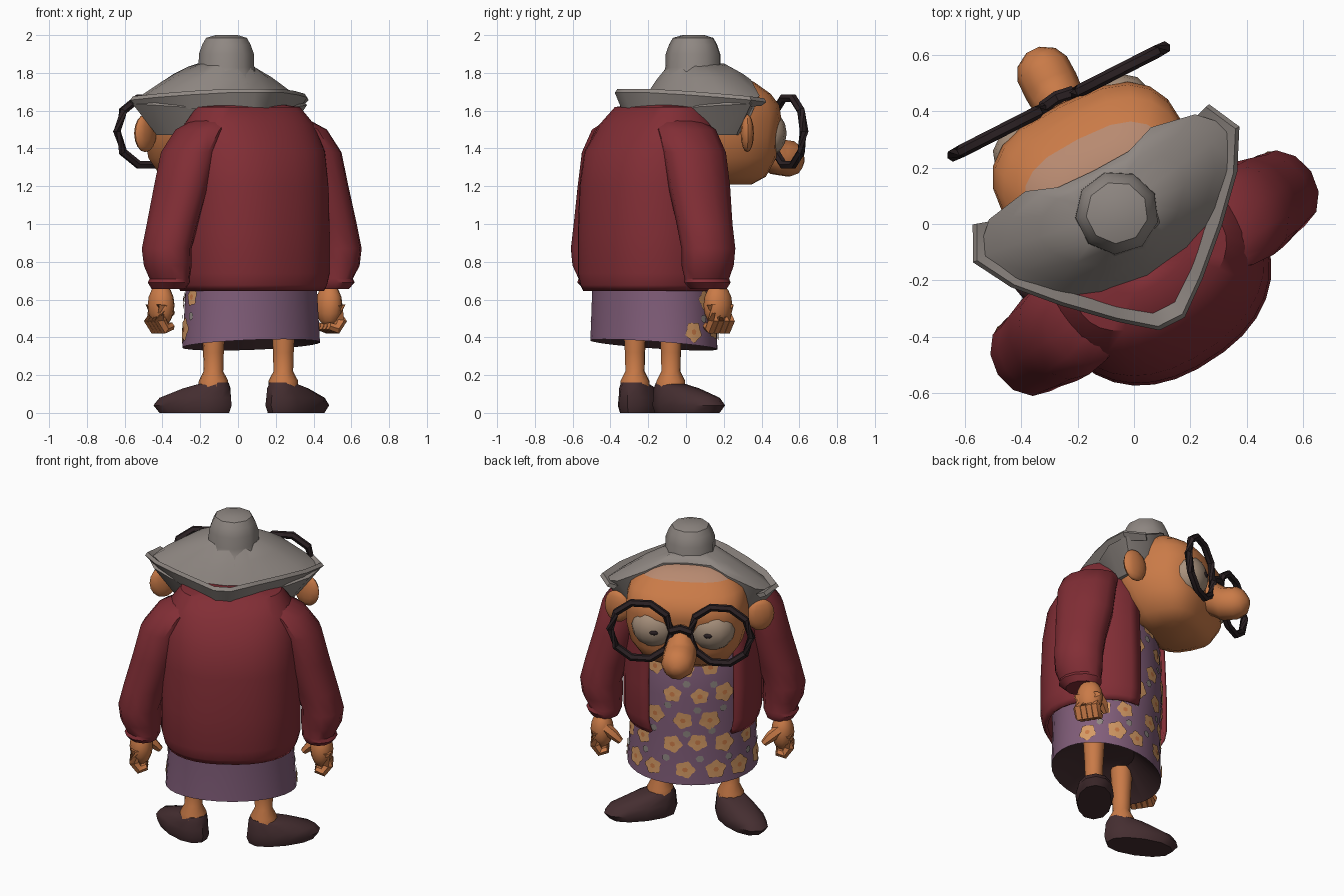
import bpy, bmesh, math, random
from mathutils import Matrix, Vector

if "Cube" in bpy.data.objects:
    bpy.data.objects.remove(bpy.data.objects["Cube"])

random.seed(4)

def material(name, r, g, b):
    m = bpy.data.materials.new(name)
    m.diffuse_color = [((c + .055) / 1.055) ** 2.4 for c in (r, g, b)] + [1]
    m.use_nodes = True
    m.node_tree.nodes["Principled BSDF"].inputs["Base Color"].default_value = m.diffuse_color
    return m

JACKET = material("maroon wool", .51, .18, .21)
DRESS = material("mauve cloth", .51, .37, .48)
SKIN = material("tan skin", .79, .48, .28)
SCALP = material("pale scalp", .72, .54, .44)
HAIR = material("grey hair", .56, .53, .51)
FRAME = material("black frame", .17, .13, .14)
SHOE = material("brown leather", .27, .18, .19)
PETAL = material("orange petal", .84, .61, .40)
EYE = material("eye white", .66, .57, .49)

def frame(x, y, deg):
    return Matrix.Translation((x, y, 0)) @ Matrix.Rotation(math.radians(deg), 4, 'Z')

HEAD, BODY = frame(-.035, -.02, 27), frame(.07, -.17, 33)

def finish(bm, name, mats, fr):
    bmesh.ops.recalc_face_normals(bm, faces=bm.faces)
    bm.transform(fr)
    me = bpy.data.meshes.new(name)
    bm.to_mesh(me)
    bm.free()
    for m in mats if isinstance(mats, list) else [mats]:
        me.materials.append(m)
    ob = bpy.data.objects.new(name, me)
    bpy.context.collection.objects.link(ob)
    return ob

def loft(name, rings, mats, fr, wrap=True, caps=True, rule=None):
    bm = bmesh.new()
    vs = [[bm.verts.new(p) for p in r] for r in rings]
    n = len(rings[0])
    for a, b in zip(vs, vs[1:]):
        for i in range(n if wrap else n - 1):
            j = (i + 1) % n
            bm.faces.new((a[i], a[j], b[j], b[i]))
    if caps:
        bm.faces.new(vs[0])
        bm.faces.new(vs[-1])
    if rule:
        for f in bm.faces:
            f.material_index = rule(f.calc_center_median())
    return finish(bm, name, mats, fr)

def oval(cx, cy, z, a, b, n=16, p=2.0, start=0, end=360):
    """Superellipse ring, or an open arc of one."""
    pts, full = [], end - start >= 360
    for i in range(n):
        t = math.radians(start + (end - start) * i / (n if full else n - 1))
        c, s = math.cos(t), math.sin(t)
        pts.append(Vector((cx + a * math.copysign(abs(c) ** (2 / p), c),
                           cy + b * math.copysign(abs(s) ** (2 / p), s), z)))
    return pts

def span(z, a, front, back, n=20, p=2.9):
    return oval(0, (front + back) / 2, z, a, (front - back) / 2, n, p)

def ball(name, loc, rad, mats, fr, rot=(0, 0, 0), u=12, v=8, rule=None):
    bm = bmesh.new()
    bmesh.ops.create_uvsphere(bm, u_segments=u, v_segments=v, radius=1)
    bm.transform(Matrix.Diagonal((*rad, 1)))
    for k, ax in enumerate('XYZ'):
        bm.transform(Matrix.Rotation(math.radians(rot[k]), 4, ax))
    if rule:
        for f in bm.faces:
            f.material_index = rule(f.calc_center_median())
    bm.transform(Matrix.Translation(loc))
    return finish(bm, name, mats, fr)

def tube(name, pts, r, mat, fr, closed=False, n=6):
    pts, rings = [Vector(p) for p in pts], []
    m = len(pts)
    for i, p in enumerate(pts):
        a, b = (pts[i - 1], pts[(i + 1) % m]) if closed else (pts[max(i - 1, 0)], pts[min(i + 1, m - 1)])
        q = (b - a).to_track_quat('Z', 'Y')
        rr = r[i] if isinstance(r, list) else r
        rings.append([p + q @ Vector((rr * math.cos(t), rr * math.sin(t), 0))
                      for t in [2 * math.pi * k / n for k in range(n)]])
    if closed:
        rings.append(rings[0])
    return loft(name, rings, mat, fr, caps=not closed)

# Dress: oval sections, front hem hanging lower than the back, dark inside
DP = [(.36, .385, .315), (.65, .365, .31), (.9, .37, .325), (1.2, .35, .31), (1.42, .28, .22)]

def dress_point(t, z, off=0):
    for (z0, a0, b0), (z1, a1, b1) in zip(DP, DP[1:]):
        if z <= z1:
            break
    k = (z - z0) / (z1 - z0)
    a, b = a0 + (a1 - a0) * k + off, b0 + (b1 - b0) * k + off
    return Vector((a * math.cos(t), b * math.sin(t), z))

rings = [oval(0, 0, .5, .2, .16, 32)] + [oval(0, 0, z, a, b, 32) for z, a, b in DP]
for p in rings[1]:
    p.z -= .03 * p.y / .315
loft("dress", rings, [DRESS, SHOE], BODY,
     rule=lambda c: int(c.z < .52 and math.hypot(c.x, c.y * 1.22) < .33))

# Flower print: thin patches following the dress
def patch(name, t0, z0, r, mat, off, petals=0, n=20):
    bm = bmesh.new()
    pts, turn = [], random.random() * 6
    for i in range(n):
        u = 2 * math.pi * i / n
        q = r * (1 + (.13 * math.cos(petals * u) if petals else 0))
        pts.append(bm.verts.new(dress_point(t0 + q * math.cos(u + turn) / .345, z0 + q * math.sin(u + turn), off)))
    c = bm.verts.new(dress_point(t0, z0, off))
    for i in range(n):
        bm.faces.new((c, pts[i], pts[(i + 1) % n]))
    finish(bm, name, mat, BODY)

for row, z in enumerate([.44, .6, .76, .92, 1.08, 1.24]):
    reach = 3 if z < .65 else 1
    for k in range(-reach, reach + 1):
        t = math.radians(90 + k * 27 + (7 if row % 2 else -7) + random.uniform(-3, 3))
        zz = z + random.uniform(-.015, .015)
        patch("flower", t, zz, random.uniform(.046, .06), PETAL, .006, 5)
        patch("flower_centre", t, zz, .016, SKIN, .008, 0, 6)
        patch("leaf", t + .23, zz + .07, .023, HAIR, .006, 0, 6)

# Cardigan: open at the front
JP = [(.65, .37, .33, -.01), (.68, .385, .345, -.01), (.74, .4, .355, -.01), (.95, .4, .355, -.01),
      (1.2, .395, .345, -.01), (1.38, .385, .325, 0), (1.52, .355, .25, .02), (1.61, .29, .18, .03),
      (1.63, .15, .08, .04), (1.63, .01, .01, .05)]
rings = [oval(0, cy, z, a, b, 26, 2.3, 126, 414) for z, a, b, cy in JP]
jacket = loft("cardigan", rings, JACKET, BODY, wrap=False, caps=False)
sol = jacket.modifiers.new("thickness", 'SOLIDIFY')
sol.thickness, sol.offset = .02, 0

# Sleeves and hands
for s in (-1, 1):
    sl = [(.22, 0, 1.56, .1, .12), (.31, 0, 1.5, .13, .17), (.39, 0, 1.38, .14, .18), (.44, 0, 1.2, .135, .175),
          (.5, -.005, 1.0, .13, .155), (.537, -.005, .87, .125, .15), (.53, -.005, .78, .12, .145),
          (.515, 0, .71, .1, .125), (.52, 0, .69, .105, .13), (.515, .01, .655, .085, .1)]
    loft("sleeve", [oval(s * x, y, z, a, b, 12) for x, y, z, a, b in sl], JACKET, BODY)
    ball("palm", (s * .53, .06, .57), (.068, .08, .115), SKIN, BODY)
    for k in range(4):
        y = .005 + k * .034
        tube("finger", [(s * .56, y, .57), (s * .57, y, .49), (s * .54, y, .445), (s * .495, y + .005, .46)],
             [.032, .032, .03, .022], SKIN, BODY)
    tube("thumb", [(s * .515, .1, .6), (s * .46, .12, .56), (s * .42, .125, .52)], [.035, .032, .02], SKIN, BODY)

# Legs and splayed shoes
for x, y, deg in ((-.13, -.27, 157), (.24, -.08, 52)):
    f = frame(x, y, deg - 90)
    loft("leg", [oval(0, 0, z, r, r, 10) for z, r in ((.1, .08), (.17, .078), (.22, .052), (.32, .055), (.5, .065))],
         SKIN, f)
    loft("shoe", [span(z, a, fr, bk, 12, 2.2) for z, a, fr, bk in
                  ((0, .1, .31, -.09), (.04, .113, .345, -.105), (.08, .105, .31, -.1),
                   (.13, .088, .17, -.095), (.16, .068, .05, -.08))], SHOE, f)

# Head: boxy stacked sections with a heavy brow, paler towards the hairline
loft("head", [span(*r) for r in ((1.21, .17, .37, .13), (1.25, .26, .43, .06), (1.35, .33, .475, 0),
                                 (1.46, .36, .475, -.05), (1.56, .36, .5, -.07), (1.63, .355, .49, -.08),
                                 (1.69, .34, .44, -.08), (1.75, .28, .36, -.06), (1.78, .23, .31, -.05),
                                 (1.805, .15, .24, 0))],
     [SKIN, SCALP], HEAD, rule=lambda c: int(c.z > 1.75))
tube("neck", [(0, .05, 1.3), (0, -.05, 1.5)], .15, SKIN, HEAD, n=10)
tube("nose", [(0, .43, 1.54), (0, .47, 1.46), (0, .51, 1.39), (0, .57, 1.355), (0, .64, 1.345), (0, .685, 1.34),
              (0, .715, 1.34)], [.05, .07, .095, .1, .098, .075, .025], SKIN, HEAD, n=10)

for s in (-1, 1):
    # Ears
    ball("ear", (s * .425, .17, 1.48), (.085, .035, .1), SKIN, HEAD, (0, 0, s * -25))
    # Eyes with upper lids, and pupils
    ball("eye", (s * .168, .405, 1.48), (.138, .11, .13), [EYE, SKIN], HEAD,
         rule=lambda c: int(c.z > .085))
    ball("pupil", (s * .16, .512, 1.48), (.025, .009, .014), FRAME, HEAD)
    # Spectacle rims
    rim = [(s * .235 + .185 * math.cos(math.tau * k / 10), .51, 1.49 + .185 * math.sin(math.tau * k / 10))
           for k in range(10)]
    tube("spectacle_rim", rim, .023, FRAME, HEAD, closed=True)
tube("spectacle_bridge", [(-.06, .515, 1.5), (0, .525, 1.525), (.06, .515, 1.5)], .024, FRAME, HEAD)

# Hair: swept from the bun out to a flared edge, then tucked under
half = [(0, .235, 1.815), (.14, .24, 1.81), (.25, .28, 1.765), (.41, .25, 1.68), (.51, .15, 1.635),
        (.46, .02, 1.63), (.34, -.09, 1.62), (.18, -.17, 1.61), (0, -.2, 1.6)]
edge = [Vector(p) for p in half] + [Vector((-x, y, z)) for x, y, z in half[-2:0:-1]]
rings = []
for k in (0, .4, .75, 1):
    ring = []
    for e in edge:
        d = Vector((e.x, e.y - .07, 0)).normalized() * .13
        p = Vector((d.x, d.y + .07, 1.85)).lerp(e, k)
        p.z += .015 * math.sin(k * math.pi)
        ring.append(p)
    rings.append(ring)
rings.append([Vector((e.x * .74, .07 + (e.y - .07) * .74, 1.47)) for e in edge])
loft("hair", rings, HAIR, HEAD)

# Bun
loft("bun", [oval(.005, .065, z, r, r, 9) for z, r in
             ((1.74, .19), (1.79, .16), (1.83, .15), (1.9, .148), (1.95, .13), (1.985, .11), (2.0, .06))],
     HAIR, HEAD)

# Rolled band standing off the back of the hair
half = [(.47, .26), (.53, .14), (.45, 0), (.32, -.14), (.17, -.28), (.05, -.375)]
path = half + [(-x, y) for x, y in half[::-1]]
rings = []
for x, y in path:
    k = min(1, max(0, (.25 - y) / .5))
    zt, zb = 1.665 + .05 * k, 1.625 - .02 * k
    rings.append([Vector((x * q, .12 + (y - .12) * q, z)) for q, z in
                  ((.92, zb), (1, zt - .02), (.97, zt), (.87, zb + .02))])
loft("hair_band", rings, HAIR, HEAD)

bpy.ops.object.select_all(action='SELECT')
bpy.context.view_layer.objects.active = jacket
bpy.ops.object.shade_smooth_by_angle(angle=math.radians(40))
